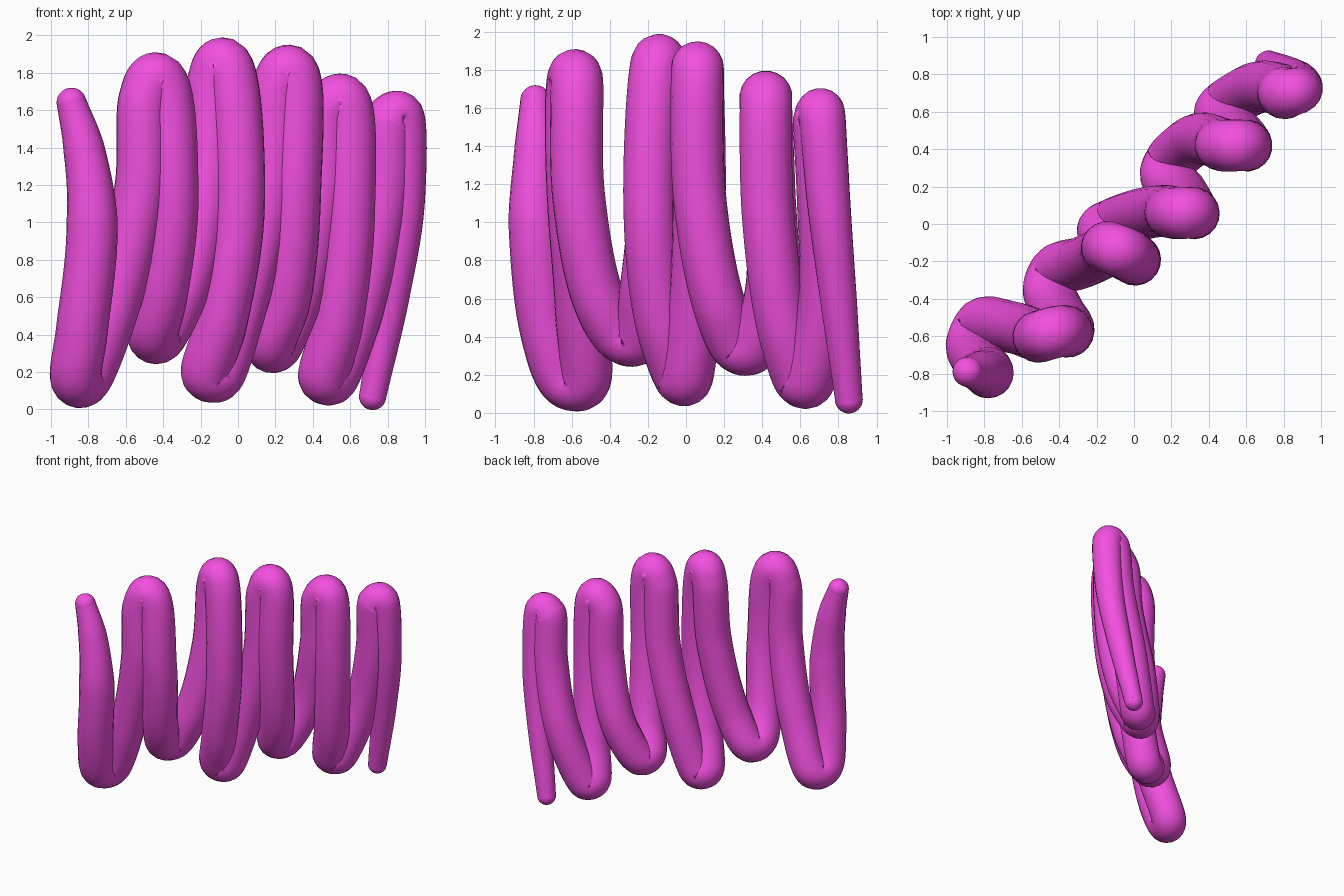
import bpy
from mathutils import Vector

if "Cube" in bpy.data.objects:
    bpy.data.objects.remove(bpy.data.objects["Cube"])

# Centre line of the squashed coil: down the front, up the back, repeated
path = [
    (-.89, -.79, 1.64), (-.825, -.79, 1.4), (-.78, -.795, 1.0), (-.835, -.73, .42), (-.865, -.63, .165),
    (-.82, -.54, .16), (-.665, -.55, .55), (-.52, -.595, 1.2), (-.50, -.60, 1.66),
    (-.43, -.58, 1.77), (-.35, -.565, 1.15), (-.41, -.46, .60), (-.455, -.34, .40),
    (-.42, -.255, .39), (-.29, -.21, .65), (-.16, -.15, 1.25), (-.135, -.125, 1.75),
    (-.075, -.145, 1.85), (.005, -.19, 1.10), (-.085, -.13, .48), (-.165, -.03, .19),
    (-.11, .00, .18), (.03, .05, .60), (.17, .07, 1.2), (.21, .06, 1.72),
    (.28, .06, 1.81), (.305, .07, 1.15), (.25, .17, .58), (.17, .27, .35),
    (.20, .34, .34), (.32, .445, .62), (.45, .435, 1.2), (.48, .42, 1.59),
    (.56, .42, 1.655), (.595, .43, 1.05), (.53, .51, .45), (.46, .60, .175),
    (.50, .64, .165), (.645, .725, .55), (.78, .72, 1.15), (.81, .70, 1.54),
    (.865, .71, 1.575), (.885, .75, 1.10), (.82, .80, .60), (.72, .855, .07),
]
# Thickness: even along the coil, thinner toward both ends
radii = [.139] * len(path)
radii[:3] = [.08, .11, .137]
radii[-4:] = [.125, .114, .097, .073]

mat = bpy.data.materials.new("magenta")
mat.diffuse_color = (.9, .08, .75, 1)
mat.use_nodes = True
mat.node_tree.nodes["Principled BSDF"].inputs["Base Color"].default_value = mat.diffuse_color

# Coil tube
curve = bpy.data.curves.new("coil", 'CURVE')
curve.dimensions = '3D'
curve.bevel_depth = 1.0
curve.bevel_resolution = 8
curve.resolution_u = 14
curve.use_fill_caps = True
spline = curve.splines.new('BEZIER')
spline.bezier_points.add(len(path) - 1)
pts = [Vector(c) for c in path]
for i, p in enumerate(spline.bezier_points):
    # Smooth tangent; handles are kept short at the tight turns
    before = pts[i] - pts[i - 1] if i else pts[1] - pts[0]
    after = pts[i + 1] - pts[i] if i < len(pts) - 1 else before
    tangent = (before.normalized() + after.normalized()).normalized()
    limit = .6 * min(before.length, after.length)
    p.handle_left_type = p.handle_right_type = 'FREE'
    p.co = pts[i]
    p.handle_left = pts[i] - tangent * min(.36 * before.length, limit)
    p.handle_right = pts[i] + tangent * min(.36 * after.length, limit)
    p.radius = radii[i]
coil = bpy.data.objects.new("coil", curve)
bpy.context.collection.objects.link(coil)
bpy.context.view_layer.objects.active = coil
coil.select_set(True)
bpy.ops.object.convert(target='MESH')
coil = bpy.context.object
coil.data.materials.clear()
coil.data.materials.append(mat)
for f in coil.data.polygons:
    f.use_smooth = True

# Rounded ends
for name, i in (("upper_end", 0), ("lower_end", -1)):
    bpy.ops.mesh.primitive_uv_sphere_add(segments=32, ring_count=16, radius=radii[i], location=path[i])
    end = bpy.context.object
    end.name = name
    end.data.materials.append(mat)
    bpy.ops.object.shade_smooth()
